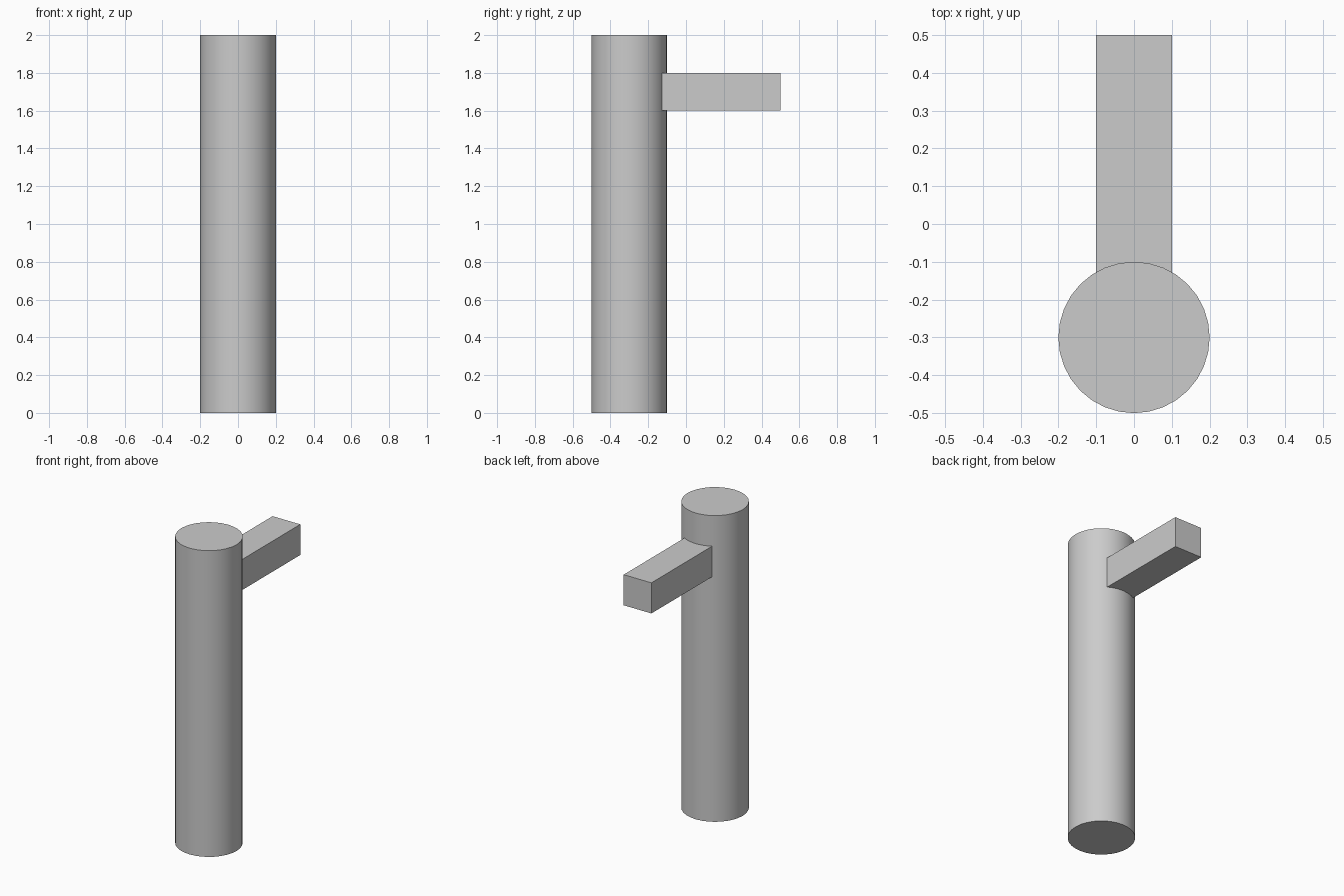
import bpy

# Remove the default cube
cube = bpy.data.objects.get("Cube")
if cube:
    bpy.data.objects.remove(cube, do_unlink=True)

# Single flat grey
GREY = (0.6, 0.6, 0.6, 1.0)
grey = bpy.data.materials.new("plain_grey")
grey.use_nodes = True
grey.diffuse_color = GREY
grey.node_tree.nodes["Principled BSDF"].inputs["Base Color"].default_value = GREY

RADIUS, HEIGHT, POST_Y = 0.2, 2.0, -0.3
ARM_SIZE, ARM_END, ARM_Z = 0.2, 0.5, 1.7

# Round upright post
bpy.ops.mesh.primitive_cylinder_add(vertices=32, radius=RADIUS, depth=HEIGHT,
                                    location=(0, POST_Y, HEIGHT / 2))
post = bpy.context.object
post.name = "post"
post.data.materials.append(grey)
bpy.ops.object.shade_smooth_by_angle()

# Square arm running backwards from the post's axis
length = ARM_END - POST_Y
bpy.ops.mesh.primitive_cube_add(size=1, location=(0, POST_Y + length / 2, ARM_Z))
arm = bpy.context.object
arm.name = "arm"
arm.scale = (ARM_SIZE, length, ARM_SIZE)
bpy.ops.object.transform_apply(location=False, rotation=False, scale=True)
arm.data.materials.append(grey)
